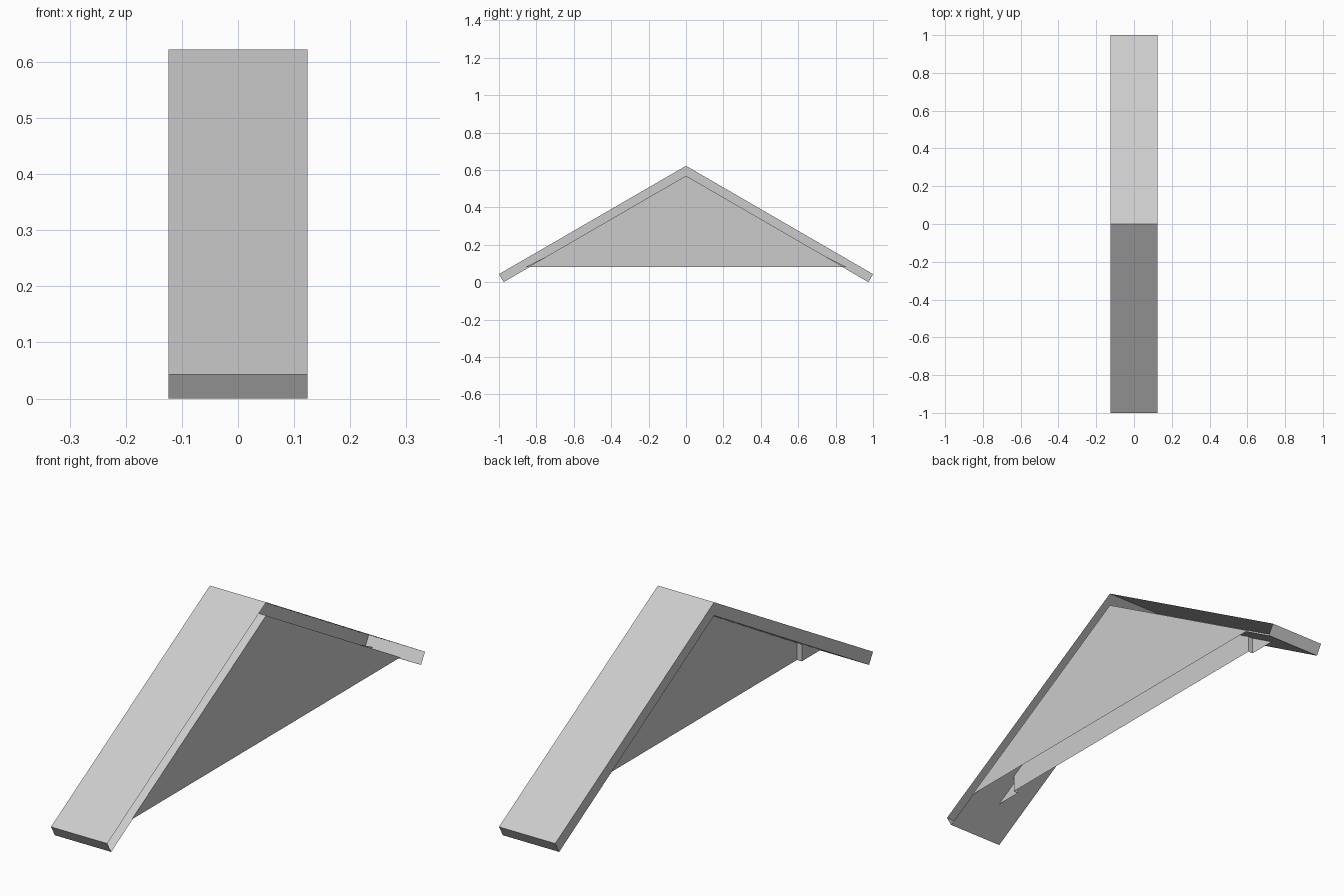
import bpy, bmesh

cube = bpy.data.objects.get("Cube")
if cube:
    bpy.data.objects.remove(cube, do_unlink=True)

grey = bpy.data.materials.new("plain_grey")
grey.use_nodes = True
grey.diffuse_color = (0.6, 0.6, 0.6, 1)
grey.node_tree.nodes["Principled BSDF"].inputs["Base Color"].default_value = (0.6, 0.6, 0.6, 1)

EDGE = 0.124            # half width of the roof
INNER, TAB = 0.015, -0.006   # planes of the hollow gable's back sheets


def sheet_object(name, build):
    bm = bmesh.new()
    build(bm)
    bmesh.ops.remove_doubles(bm, verts=bm.verts[:], dist=0.0001)
    mesh = bpy.data.meshes.new(name)
    bm.to_mesh(mesh)
    bm.free()
    mesh.materials.append(grey)
    obj = bpy.data.objects.new(name, mesh)
    bpy.context.collection.objects.link(obj)
    return obj


def face(bm, points):
    return bm.faces.new([bm.verts.new(p) for p in points])


def flat(bm, x, profile):
    """Upright sheet across the width axis, outline given as (y, z)."""
    return face(bm, [(x, y, z) for y, z in profile])


def roof_slope(side):
    # Hollow plank: closed on -x, open on +x, joined to its twin at the ridge
    profile = [(0, 0.622), (side, 0.043), (side * 0.975, 0), (0, 0.569)]

    def build(bm):
        flat(bm, -EDGE, profile if side < 0 else profile[::-1])
        for (y0, z0), (y1, z1) in zip(profile, profile[1:]):
            quad = [(-EDGE, y0, z0), (EDGE, y0, z0), (EDGE, y1, z1), (-EDGE, y1, z1)]
            face(bm, quad if side > 0 else quad[::-1])
    return build


sheet_object("front_roof_slope", roof_slope(-1))
sheet_object("back_roof_slope", roof_slope(1))

# Gable: outer triangle flush with the open edge, inner sheet set back
sheet_object("outer_gable_panel", lambda bm: flat(
    bm, EDGE, [(-0.845, 0.08), (0.845, 0.08), (0, 0.569)]))
sheet_object("inner_gable_panel", lambda bm: flat(
    bm, INNER, [(0.72, 0.08), (-0.72, 0.08), (-0.72, 0.148), (0, 0.569), (0.72, 0.148)]))


def gable_corner(side):
    # Small stepped triangle closing the low corner of the gable
    def build(bm):
        y = side * 0.72
        flat(bm, TAB, [(y, 0.08), (side * 0.86, 0.08), (y, 0.15)])
        face(bm, [(TAB, y, 0.08), (INNER, y, 0.08), (INNER, y, 0.148), (TAB, y, 0.148)])
    return build


sheet_object("front_gable_corner", gable_corner(-1))
sheet_object("back_gable_corner", gable_corner(1))
